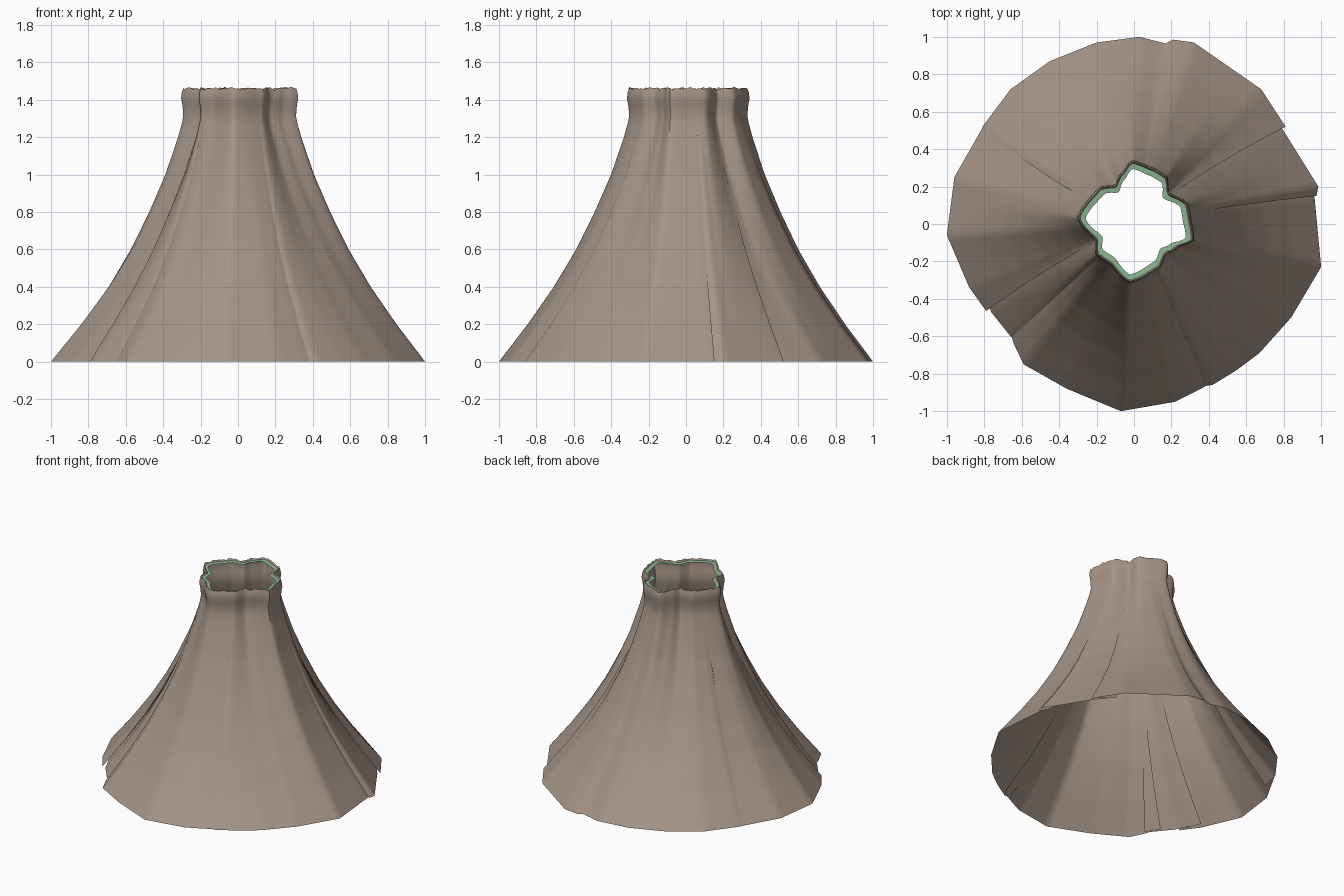
import bpy, bmesh, math, random
from mathutils import Vector

if "Cube" in bpy.data.objects:
    bpy.data.objects.remove(bpy.data.objects["Cube"])

random.seed(4)
TAU = 2 * math.pi

# Hem outline seen from above, counter-clockwise, with the pleats folding back
HEM = [(1.0, -.23), (.965, .14), (.93, .26), (.975, .15), (.985, .2), (.795, .505), (.69, .64),
       (.81, .52), (.68, .72),
       (.32, .97), (.21, .985), (.17, .965), (.03, 1.0), (-.2, .97), (-.45, .87), (-.66, .72),
       (-.81, .52), (-.85, .37), (-.815, .505), (-.96, .25), (-1.0, -.06), (-.88, -.34),
       (-.79, -.465), (-.845, -.3), (-.76, -.475), (-.66, -.6), (-.62, -.63), (-.68, -.53),
       (-.64, -.645), (-.59, -.75), (-.36, -.88),
       (-.07, -1.0), (.22, -.95), (.36, -.88), (.45, -.82), (.365, -.868), (.42, -.86),
       (.55, -.78), (.67, -.69), (.84, -.5)]
# Fluted waist outline
WAIST = [(.285, .105), (.185, .165), (.17, .255), (.1, .295), (-.01, .335), (-.065, .27),
         (-.1, .205), (-.185, .19), (-.3, .035), (-.205, -.085), (-.2, -.16), (-.13, -.21),
         (-.025, -.31), (.13, -.235), (.17, -.16), (.23, -.125), (.315, -.085), (.3, .03)]
# Side profile: height, mean radius
PROFILE = [(0, 1), (.2, .845), (.4, .705), (.6, .585), (.8, .485), (1, .397), (1.2, .328),
           (1.3, .3), (1.36, .302), (1.41, .312), (1.46, .305)]


def ang(p):
    return math.atan2(p[1], p[0]) % TAU


def waist_radius(a):
    """Radius of the fluted outline: halfway between straight chord and smooth wave."""
    pts = sorted((ang(p), math.hypot(*p)) for p in WAIST)
    pts = [(pts[-1][0] - TAU, pts[-1][1])] + pts + [(pts[0][0] + TAU, pts[0][1])]
    a %= TAU
    for (a0, r0), (a1, r1) in zip(pts, pts[1:]):
        if a0 <= a <= a1:
            t = (a - a0) / (a1 - a0)
            wave = r0 + (r1 - r0) * (.5 - .5 * math.cos(math.pi * t))
            chord = r0 * r1 * math.sin(a1 - a0) / (r0 * math.sin(a - a0) + r1 * math.sin(a1 - a))
            return (wave + chord) / 2
    return .3


def profile(z):
    for (z0, r0), (z1, r1) in zip(PROFILE, PROFILE[1:]):
        if z <= z1 + 1e-6:
            return r0 + (r1 - r0) * (z - z0) / (z1 - z0)
    return PROFILE[-1][1]


def material(name, rgb):
    m = bpy.data.materials.new(name)
    m.diffuse_color = (*rgb, 1)
    m.use_nodes = True
    m.node_tree.nodes["Principled BSDF"].inputs["Base Color"].default_value = m.diffuse_color
    return m


def skin(name, rows, mat):
    """Closed rings of points joined by quads."""
    bm = bmesh.new()
    vr = [[bm.verts.new(p) for p in row] for row in rows]
    n = len(rows[0])
    for lo, hi in zip(vr, vr[1:]):
        for i in range(n):
            j = (i + 1) % n
            bm.faces.new((lo[i], lo[j], hi[j], hi[i]))
    me = bpy.data.meshes.new(name)
    bm.to_mesh(me)
    bm.free()
    me.materials.append(mat)
    ob = bpy.data.objects.new(name, me)
    bpy.context.collection.objects.link(ob)
    bpy.ops.object.select_all(action='DESELECT')
    ob.select_set(True)
    bpy.context.view_layer.objects.active = ob
    bpy.ops.object.shade_smooth_by_angle(angle=math.radians(45))
    return ob


# Hem columns: subdivide the outline and unwrap the angles
cols = []
for p, q in zip(HEM, HEM[1:] + HEM[:1]):
    p, q = Vector(p), Vector(q)
    n = max(3, math.ceil((q - p).length / .04))
    cols += [p.lerp(q, i / n) for i in range(n)]
hem_a = [ang(cols[0]) - TAU]
for p in cols[1:]:
    d = (ang(p) - hem_a[-1] + math.pi) % TAU - math.pi
    hem_a.append(hem_a[-1] + d)
hem_r = [p.length for p in cols]
top_a = sorted(hem_a)          # pleats relax into an even order at the waist


def ring(z, inset=0.0, ragged=False):
    f = (profile(z) - .305) / .695
    k = max(f, 0) ** .55
    out = []
    for ha, ta, hr in zip(hem_a, top_a, hem_r):
        a = ta + (ha - ta) * k
        wr = waist_radius(a)
        r = wr + (hr - wr) * f - inset
        dz = .006 * math.sin(23 * a) * math.sin(9 * a + 1) + random.uniform(-.003, .004)
        out.append((r * math.cos(a), r * math.sin(a), z + (dz if ragged else 0)))
    return out


brown = material("taupe cloth", (.38, .30, .245))
green = material("green lining", (.25, .45, .27))

# Skirt: flared cloth with a ragged top edge rolled slightly inward
rows = [ring(1.44 * i / 44) for i in range(45)]
rows += [ring(1.46, .004, True), ring(1.45, .012)]
skin("skirt", rows, brown)

# Waist lining: narrow green strip turned inside the top edge
skin("waist_lining", [ring(1.45, .012), ring(1.447, .042)], green)
